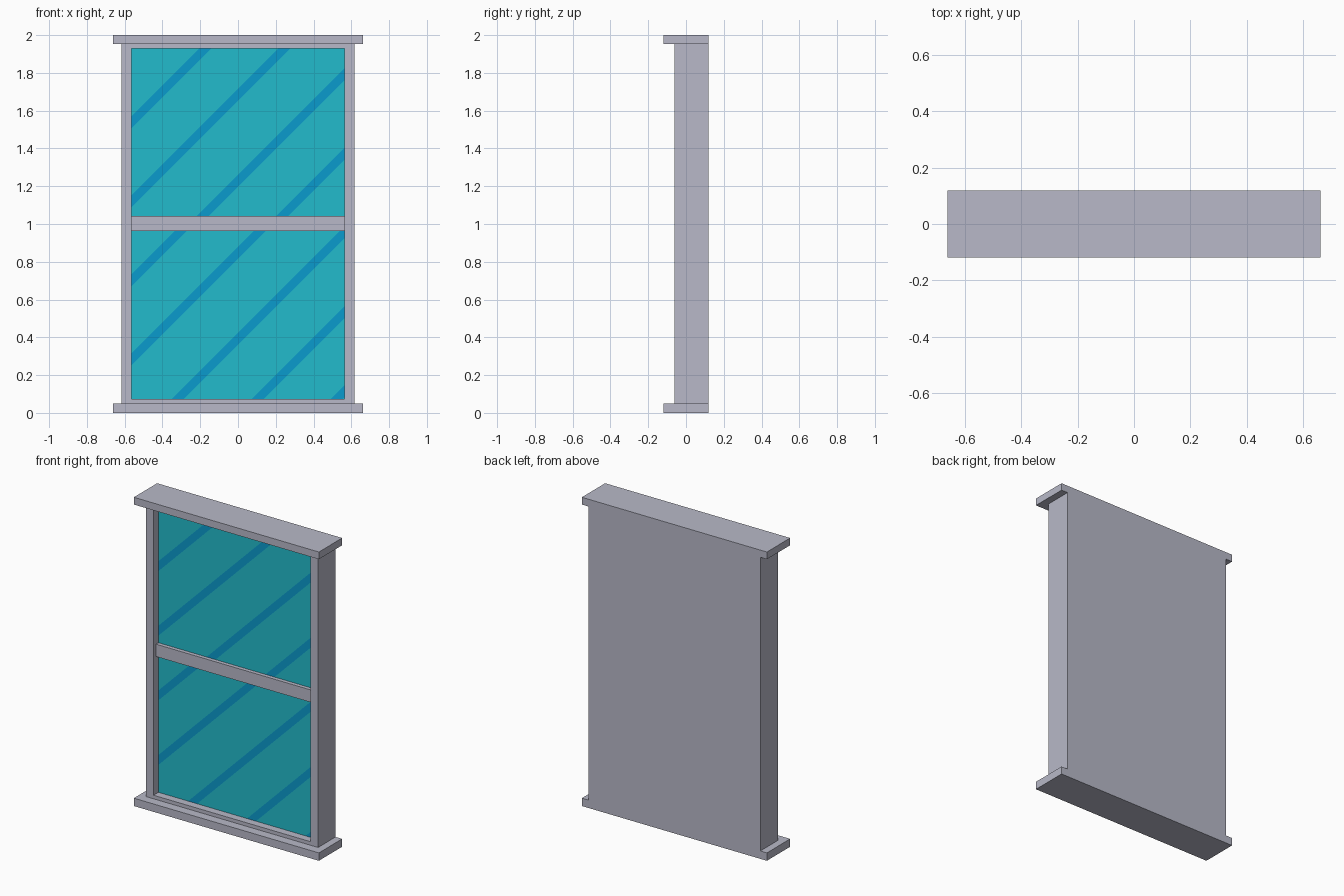
import bpy, bmesh
from mathutils import Vector

if "Cube" in bpy.data.objects:
    bpy.data.objects.remove(bpy.data.objects["Cube"])


def material(name, rgb):
    m = bpy.data.materials.new(name)
    m.diffuse_color = (*rgb, 1)
    m.use_nodes = True
    m.node_tree.nodes["Principled BSDF"].inputs["Base Color"].default_value = m.diffuse_color
    return m


GREY = material("frame_grey", (0.479, 0.485, 0.578))
TEAL = material("glass_teal", (0.016, 0.497, 0.604))
BLUE = material("glass_streak_blue", (0.003, 0.328, 0.610))

GLASS_Y = -0.01
HALF_OPEN = 0.563          # half width of the glazed opening
OPEN_LOW, OPEN_HIGH = 0.074, 1.93
RAIL_LOW, RAIL_HIGH = 0.963, 1.043


def finish(name, bm, mats):
    bmesh.ops.recalc_face_normals(bm, faces=bm.faces)
    me = bpy.data.meshes.new(name)
    bm.to_mesh(me)
    bm.free()
    for m in mats:
        me.materials.append(m)
    ob = bpy.data.objects.new(name, me)
    bpy.context.collection.objects.link(ob)
    return ob


def box_bm(x, y0, y1, z0, z1):
    bm = bmesh.new()
    bmesh.ops.create_cube(bm, size=1)
    for v in bm.verts:
        v.co = (x * 2 * v.co.x,
                y1 if v.co.y > 0 else y0,
                z1 if v.co.z > 0 else z0)
    return bm


# Sill and head caps
finish("sill", box_bm(0.663, -0.119, 0.119, 0, 0.051), [GREY])
finish("head_cap", box_bm(0.663, -0.119, 0.119, 1.953, 2.0), [GREY])

# Frame body with a recessed opening in its front
bm = box_bm(0.616, -0.06, 0.119, 0.051, 1.953)
bm.normal_update()
front = min(bm.faces, key=lambda f: f.calc_center_median().y)
bmesh.ops.inset_individual(bm, faces=[front], thickness=0.02)
for v in front.verts:
    v.co.x = HALF_OPEN if v.co.x > 0 else -HALF_OPEN
    v.co.z = OPEN_HIGH if v.co.z > 1 else OPEN_LOW
back = bmesh.ops.extrude_discrete_faces(bm, faces=[front])["faces"][0]
for v in back.verts:
    v.co.y = GLASS_Y
bmesh.ops.delete(bm, geom=[back], context='FACES')   # the glass closes it
finish("window_frame", bm, [GREY])

# Meeting rail between the panes
finish("meeting_rail",
       box_bm(HALF_OPEN, -0.035, GLASS_Y, RAIL_LOW, RAIL_HIGH), [GREY])


# Glass panes, cut along 45 degree streaks where z - x = c
def pane(name, z0, z1, offset):
    streaks = [c + offset for c in (1.265, 0.847, 0.392, -0.03, -0.45)]
    half = 0.032
    bm = bmesh.new()
    bm.faces.new([bm.verts.new((x, GLASS_Y, z)) for x, z in (
        (-HALF_OPEN, z0), (HALF_OPEN, z0), (HALF_OPEN, z1), (-HALF_OPEN, z1))])
    for c in streaks:
        for edge in (c - half, c + half):
            bmesh.ops.bisect_plane(
                bm, geom=bm.verts[:] + bm.edges[:] + bm.faces[:],
                plane_co=Vector((0, 0, edge)), plane_no=Vector((-1, 0, 1)))
    for f in bm.faces:
        p = f.calc_center_median()
        f.material_index = int(any(abs(p.z - p.x - c) < half for c in streaks))
    ob = finish(name, bm, [TEAL, BLUE])
    if ob.data.polygons[0].normal.y > 0:
        ob.data.flip_normals()


pane("lower_glass", OPEN_LOW, RAIL_LOW, 0)
pane("upper_glass", RAIL_HIGH, OPEN_HIGH, 0.837)
